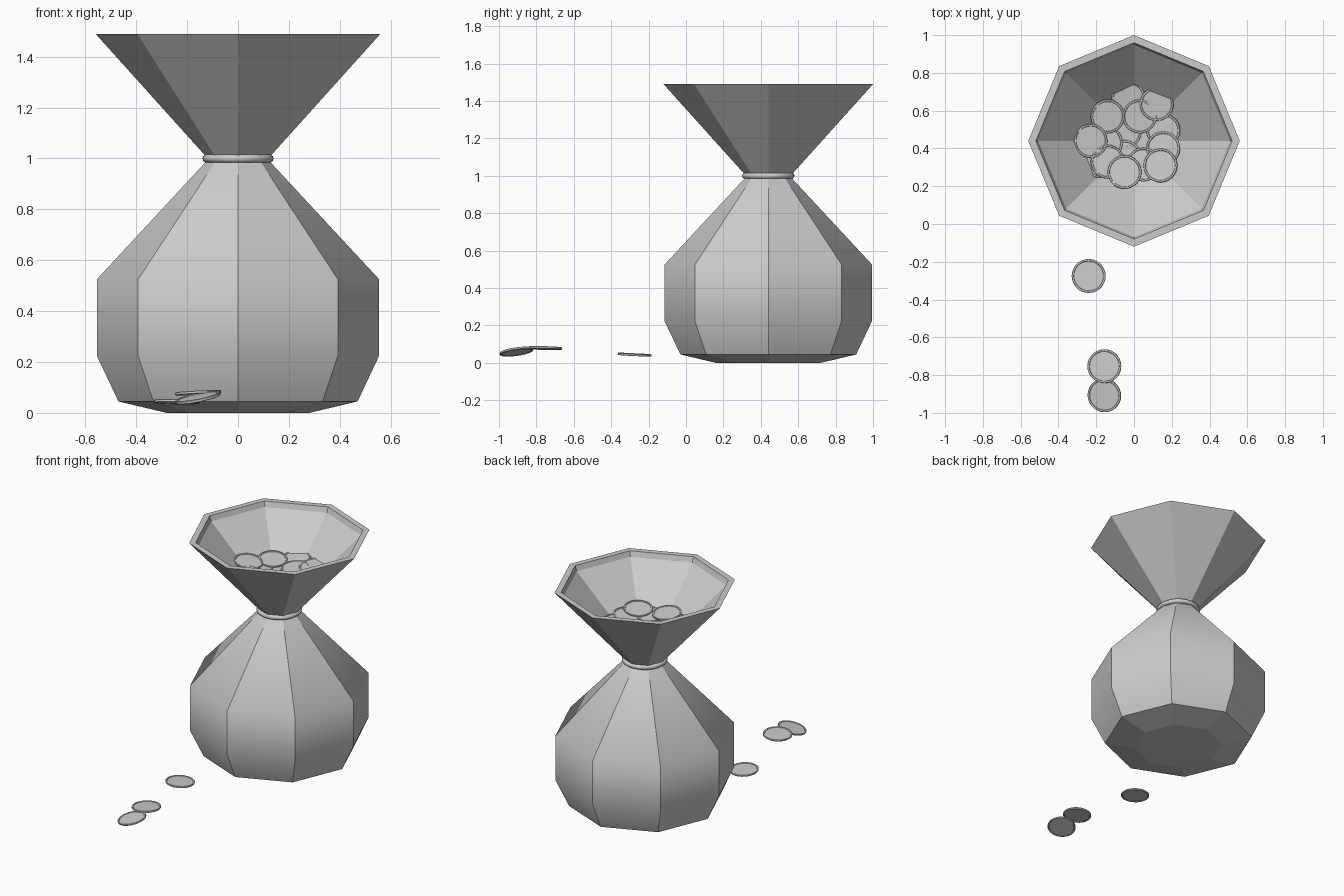
import bpy, bmesh
from math import cos, sin, pi, radians, atan2, hypot
from mathutils import Vector, Quaternion

if "Cube" in bpy.data.objects:
    bpy.data.objects.remove(bpy.data.objects["Cube"])

BAG_Y = 0.44


def lathe(name, profile, sides, sharp_rings=(), sharp_ribs=False):
    """Spin a closed-ended (radius, z) profile around the z axis."""
    bm = bmesh.new()
    rings = [[bm.verts.new((r * cos(2 * pi * i / sides), r * sin(2 * pi * i / sides), z))
              for i in range(sides)] for r, z in profile]
    for a, b in zip(rings, rings[1:]):
        for i in range(sides):
            j = (i + 1) % sides
            bm.faces.new((a[i], a[j], b[j], b[i]))
    bm.faces.new(rings[0][::-1])
    bm.faces.new(rings[-1])
    bmesh.ops.recalc_face_normals(bm, faces=bm.faces)
    for f in bm.faces:
        f.smooth = True
    for k in sharp_rings:
        for i in range(sides):
            bm.edges.get((rings[k][i], rings[k][(i + 1) % sides])).smooth = False
    if sharp_ribs:
        for a, b in zip(rings, rings[1:]):
            for u, v in zip(a, b):
                bm.edges.get((u, v)).smooth = False
    mesh = bpy.data.meshes.new(name)
    bm.to_mesh(mesh)
    bm.free()
    obj = bpy.data.objects.new(name, mesh)
    bpy.context.collection.objects.link(obj)
    return obj


# Eight-sided sack: outside from base to rim, then down the inside of the funnel
sack = lathe("sack", [
    (0.28, 0.0), (0.47, 0.045), (0.555, 0.225), (0.555, 0.525),
    (0.128, 0.985), (0.128, 1.01), (0.56, 1.49),
    (0.52, 1.49), (0.508, 1.455), (0.36, 1.315), (0.06, 1.04)],
    8, sharp_rings=(0, 1, 4, 5, 6, 7, 8, 10), sharp_ribs=True)
sack.location.y = BAG_Y

# Cord tied around the neck
bpy.ops.mesh.primitive_torus_add(major_radius=0.124, minor_radius=0.016, major_segments=32,
                                 minor_segments=10, location=(0, BAG_Y, 1.0))
cord = bpy.context.object
cord.name = "neck_cord"
bpy.ops.object.shade_smooth()

# Coin with a raised rim on both faces
coin = lathe("coin_loose_1", [
    (0.078, -0.003), (0.080, -0.006), (0.088, -0.006), (0.090, -0.004),
    (0.090, 0.004), (0.088, 0.006), (0.080, 0.006), (0.078, 0.003)],
    28, sharp_rings=(0, 1, 2, 3, 4, 5, 6, 7))


def place(obj, loc, normal):
    obj.location = loc
    obj.rotation_mode = 'QUATERNION'
    obj.rotation_quaternion = Vector((0, 0, 1)).rotation_difference(Vector(normal))


def copy_coin(name):
    c = bpy.data.objects.new(name, coin.data)
    bpy.context.collection.objects.link(c)
    return c


# Loose coins in front of the sack
place(coin, (-0.24, -0.275, 0.044), (0.02, 0.05, 1))
place(copy_coin("coin_loose_2"), (-0.157, -0.753, 0.079), (-0.05, 0.03, 1))
place(copy_coin("coin_loose_3"), (-0.157, -0.907, 0.060), (-0.2, -0.14, 1))

# Heap of coins in the funnel, leaning inwards
heap = [(-0.03, .667, 1.245), (.12, .635, 1.25), (-.14, .57, 1.25), (.03, .57, 1.237),
        (.155, .495, 1.237), (-.23, .44, 1.26), (-.05, .49, 1.225), (-.15, .43, 1.237),
        (.05, .44, 1.222), (.155, .40, 1.24), (-.05, .355, 1.228), (-.185, .335, 1.238),
        (-.14, .33, 1.252), (-.05, .275, 1.26), (.05, .315, 1.238), (.14, .31, 1.252)]
for n, (x, y, z) in enumerate(heap, 1):
    place(copy_coin(f"coin_heap_{n}"), (x, y, z), (-0.7 * x, -0.7 * (y - BAG_Y), 1))
